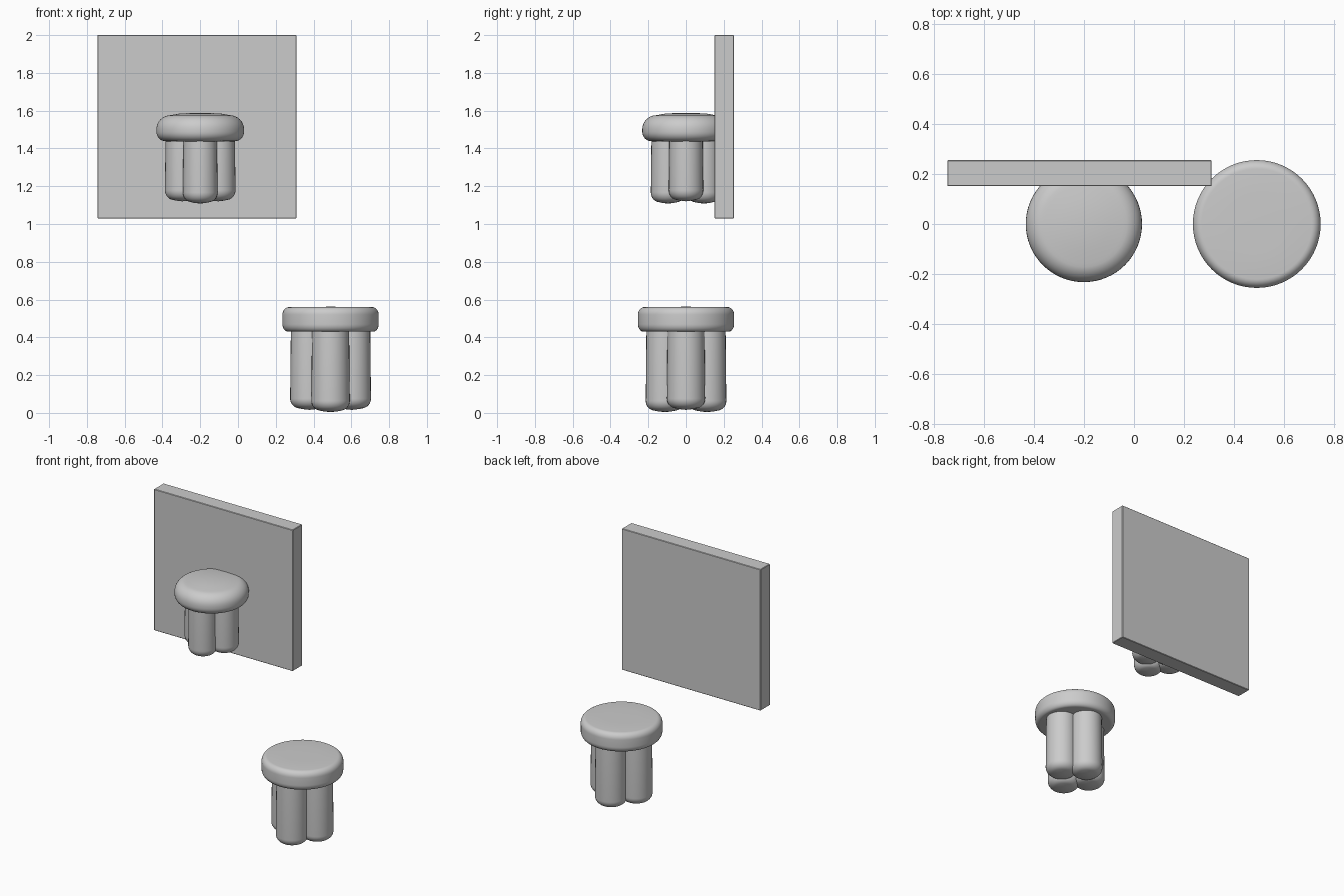
import bpy, bmesh, math
from mathutils import Vector

cube = bpy.data.objects.get("Cube")
if cube:
    bpy.data.objects.remove(cube, do_unlink=True)

grey = bpy.data.materials.new("plain grey")
grey.use_nodes = True
grey.diffuse_color = (0.6, 0.6, 0.6, 1)
grey.node_tree.nodes["Principled BSDF"].inputs["Base Color"].default_value = (0.6, 0.6, 0.6, 1)


def finish(name, bm, location, angle):
    mesh = bpy.data.meshes.new(name)
    bmesh.ops.recalc_face_normals(bm, faces=bm.faces)
    bm.to_mesh(mesh)
    bm.free()
    mesh.materials.append(grey)
    obj = bpy.data.objects.new(name, mesh)
    obj.location = location
    bpy.context.collection.objects.link(obj)
    bpy.ops.object.select_all(action='DESELECT')
    obj.select_set(True)
    bpy.context.view_layer.objects.active = obj
    bpy.ops.object.shade_smooth_by_angle(angle=math.radians(angle))
    return obj


def arc(r, z, size_r, size_z, start, end, steps=8):
    """Elliptical corner of a turned profile, angles in degrees."""
    angles = [math.radians(start + (end - start) * i / steps) for i in range(steps + 1)]
    return [(r + size_r * math.cos(a), z + size_z * math.sin(a)) for a in angles]


def turned(name, profile, location, sides=48):
    """Spin an (r, z) profile that starts and ends on the axis."""
    bm = bmesh.new()
    verts = [bm.verts.new((r, 0, z)) for r, z in profile]
    edges = [bm.edges.new(pair) for pair in zip(verts, verts[1:])]
    bmesh.ops.spin(bm, geom=verts + edges, cent=(0, 0, 0), axis=(0, 0, 1),
                   angle=math.tau, steps=sides, use_duplicate=False)
    bmesh.ops.remove_doubles(bm, verts=bm.verts, dist=0.0005)
    return finish(name, bm, location, 50)


def stool(name, center, seat_r, seat_low, seat_high, low_round, top_round, crown,
          leg_r, leg_offset, foot_z):
    # Cushion-like round seat
    shoulder = seat_high - crown
    low_z, top_z = low_round[1], top_round[1]
    profile = [(0, seat_low)]
    profile += arc(seat_r - low_round[0], seat_low + low_z, *low_round, -90, 0)
    profile += arc(seat_r - top_round[0], shoulder - top_z, *top_round, 0, 90)
    profile += [(seat_r * 0.45, seat_high - crown * 0.2), (0, seat_high)]
    turned(name + "_seat", profile, (*center, 0), 64)

    # Four rounded legs, the front and back pair slightly longer
    for i, side in enumerate(("left", "back", "right", "front")):
        turn = i * math.pi / 2
        bottom = foot_z + (0.012 if i % 2 == 0 else 0)
        top = seat_low + 0.03
        leg = [(0, bottom), (leg_r * 0.35, bottom + 0.004)]
        leg += arc(leg_r * 0.5, bottom + 0.06, leg_r * 0.5, 0.052, -80, 0)
        leg += [(leg_r * 0.96, top), (0, top)]
        spot = Vector((math.cos(turn), math.sin(turn))) * leg_offset
        turned(f"{name}_{side}_leg", leg, (center[0] + spot.x, center[1] + spot.y, 0), 32)


stool("floor_stool", (0.49, 0), 0.255, 0.43, 0.562, (0.03, 0.04), (0.035, 0.04), 0.002,
      0.102, 0.112, 0.004)
stool("wall_stool", (-0.2, 0), 0.232, 1.438, 1.588, (0.05, 0.05), (0.075, 0.075), 0.012,
      0.092, 0.095, 1.108)

# Upright wall panel holding the upper stool
bm = bmesh.new()
bmesh.ops.create_cube(bm, size=1)
bmesh.ops.scale(bm, vec=(1.055, 0.104, 0.97), verts=bm.verts)
bmesh.ops.bevel(bm, geom=bm.edges[:], offset=0.003, segments=1, affect='EDGES')
finish("wall_panel", bm, (-0.2175, 0.203, 1.515), 30)
